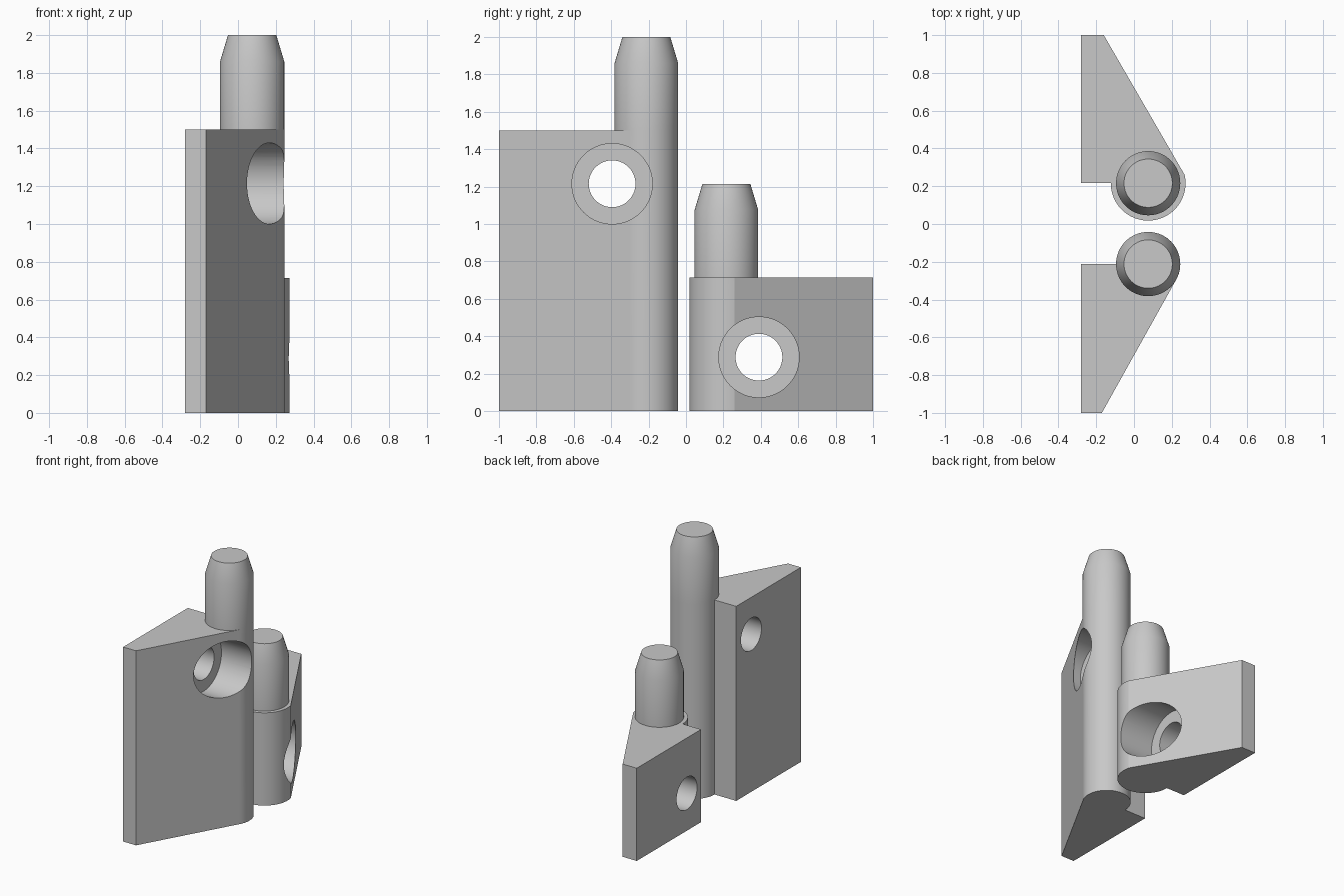
import bpy, bmesh, math
from mathutils import Matrix

cube = bpy.data.objects.get("Cube")
if cube:
    bpy.data.objects.remove(cube, do_unlink=True)

steel = bpy.data.materials.new("plain grey")
steel.use_nodes = True
GREY = (0.58, 0.58, 0.58, 1)
steel.diffuse_color = GREY
steel.node_tree.nodes["Principled BSDF"].inputs["Base Color"].default_value = GREY

SEGMENTS = 72
PIN_X = 0.075


def make_object(name, bm):
    bmesh.ops.recalc_face_normals(bm, faces=bm.faces[:])
    mesh = bpy.data.meshes.new(name)
    bm.to_mesh(mesh)
    bm.free()
    mesh.materials.append(steel)
    ob = bpy.data.objects.new(name, mesh)
    bpy.context.collection.objects.link(ob)
    return ob


def lathe(name, profile, matrix):
    """Revolve (radius, height) pairs around z, cap both ends, then place."""
    bm = bmesh.new()
    rings = []
    for r, h in profile:
        rings.append([bm.verts.new((r * math.cos(a), r * math.sin(a), h))
                      for a in (2 * math.pi * i / SEGMENTS for i in range(SEGMENTS))])
    for low, high in zip(rings, rings[1:]):
        for i in range(SEGMENTS):
            j = (i + 1) % SEGMENTS
            bm.faces.new((low[i], low[j], high[j], high[i]))
    bm.faces.new(rings[0])
    bm.faces.new(rings[-1])
    bm.transform(matrix)
    return make_object(name, bm)


def prism(name, outline, height):
    bm = bmesh.new()
    base = bm.faces.new([bm.verts.new((x, y, 0)) for x, y in outline])
    new = bmesh.ops.extrude_face_region(bm, geom=[base])["geom"]
    bmesh.ops.translate(bm, vec=(0, 0, height),
                        verts=[g for g in new if isinstance(g, bmesh.types.BMVert)])
    return make_object(name, bm)


def smooth(ob, degrees):
    bpy.ops.object.select_all(action='DESELECT')
    ob.select_set(True)
    bpy.context.view_layer.objects.active = ob
    bpy.ops.object.shade_smooth_by_angle(angle=math.radians(degrees))


def hinge_leaf(prefix, side, height, barrel_r, barrel_y, end_x, start_deg, hole_y, hole_z):
    """side -1 is the front leaf, +1 the back leaf."""
    # Wedge plate running into a round barrel
    outline = [(-0.28, side * barrel_y), (-0.28, side), (end_x, side)]
    steps = 42
    for i in range(steps + 1):
        a = math.radians(start_deg + (180 - start_deg) * i / steps)
        outline.append((PIN_X + barrel_r * math.cos(a),
                        side * (barrel_y - barrel_r * math.sin(a))))
    body = prism(prefix + "_leaf", outline, height)

    # Counterbored screw hole along x
    place = Matrix.Translation((0, side * hole_y, hole_z)) @ Matrix.Rotation(math.pi / 2, 4, 'Y')
    cutter = lathe("hole_cutter", [(0.125, -0.5), (0.125, -0.015),
                                   (0.215, -0.015), (0.215, 0.5)], place)
    cutter.hide_render = True
    mod = body.modifiers.new("screw_hole", 'BOOLEAN')
    mod.operation = 'DIFFERENCE'
    mod.solver = 'EXACT'
    mod.object = cutter
    bpy.context.view_layer.objects.active = body
    bpy.ops.object.modifier_apply(modifier=mod.name)
    bpy.data.objects.remove(cutter, do_unlink=True)
    smooth(body, 15)

    # Tapered pin standing on the barrel
    pin = lathe(prefix + "_pin", [(0.17, 0), (0.17, 0.36), (0.128, 0.5)],
                Matrix.Translation((PIN_X, side * barrel_y, height)))
    smooth(pin, 30)


hinge_leaf("front", -1, 1.5, 0.17, 0.212, -0.17, -32, 0.395, 1.215)
hinge_leaf("back", 1, 0.715, 0.198, 0.216, -0.16, -13, 0.39, 0.288)
